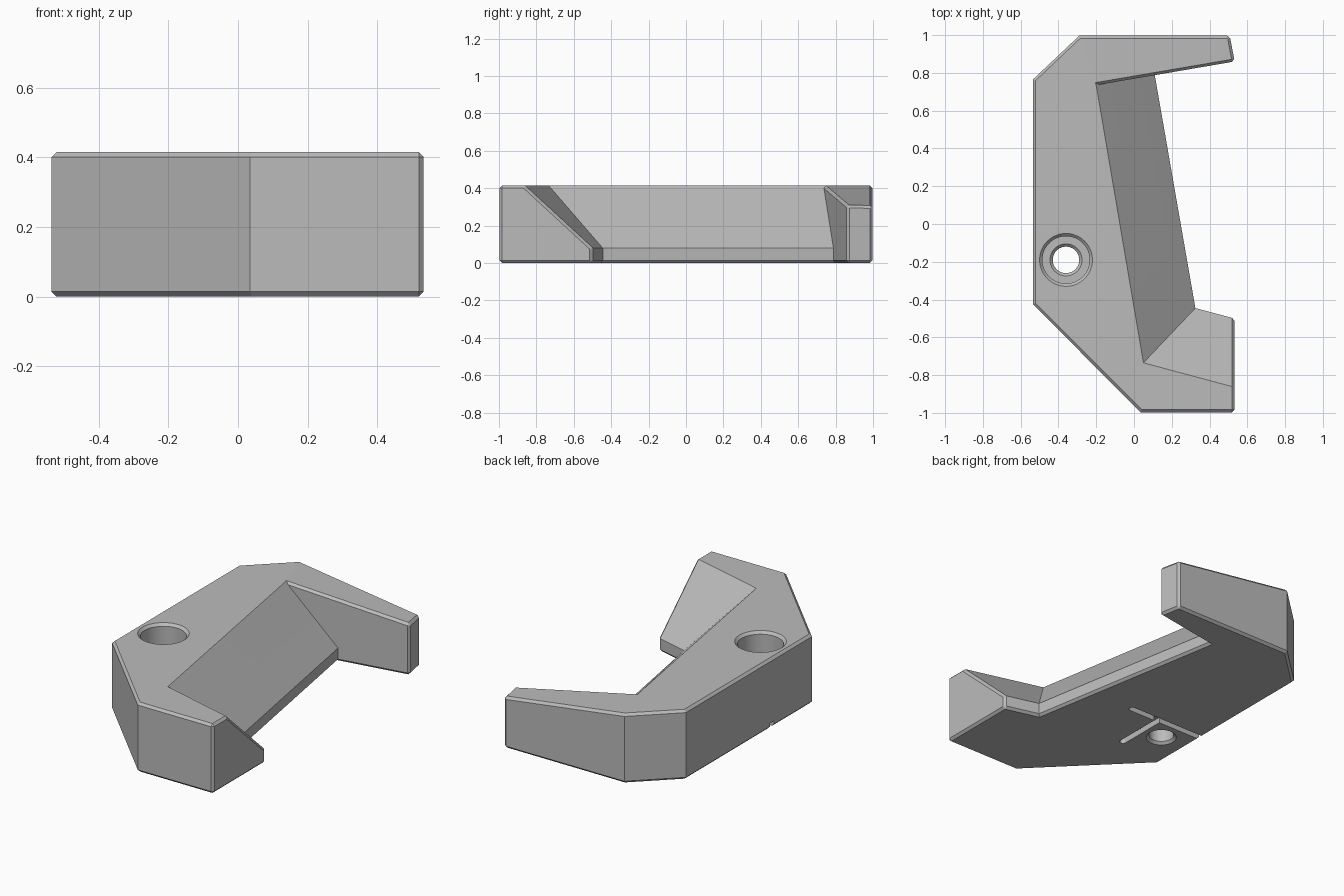
import bpy, bmesh, math

cube = bpy.data.objects.get("Cube")
if cube:
    bpy.data.objects.remove(cube, do_unlink=True)

HEIGHT, LIP, CHAMFER = 0.415, 0.08, 0.014

grey = bpy.data.materials.new("plain grey")
grey.use_nodes = True
grey.diffuse_color = (0.5, 0.5, 0.5, 1)
grey.node_tree.nodes["Principled BSDF"].inputs["Base Color"].default_value = (0.5, 0.5, 0.5, 1)


def loft(name, rings):
    """Closed solid through rings that all have the same point count."""
    bm = bmesh.new()
    loops = [[bm.verts.new(p) for p in ring] for ring in rings]
    for low, high in zip(loops, loops[1:]):
        for i in range(len(low)):
            j = (i + 1) % len(low)
            bm.faces.new((low[i], low[j], high[j], high[i]))
    bm.faces.new(loops[0][::-1])
    bm.faces.new(loops[-1])
    bmesh.ops.recalc_face_normals(bm, faces=bm.faces)
    mesh = bpy.data.meshes.new(name)
    bm.to_mesh(mesh)
    bm.free()
    mesh.materials.append(grey)
    obj = bpy.data.objects.new(name, mesh)
    bpy.context.collection.objects.link(obj)
    return obj


def level(points, z):
    return [(x, y, z) for x, y in points]


def circle(r, z, cx=-0.36, cy=-0.19, n=64):
    return [(cx + r * math.cos(math.tau * i / n), cy + r * math.sin(math.tau * i / n), z)
            for i in range(n)]


def slot(a, b, r):
    """Outline of a straight slot with round ends."""
    heading = math.atan2(b[1] - a[1], b[0] - a[0])
    points = []
    for (cx, cy), start in ((b, heading - math.pi / 2), (a, heading + math.pi / 2)):
        for i in range(13):
            t = start + math.pi * i / 12
            points.append((cx + r * math.cos(t), cy + r * math.sin(t)))
    return points


def cut(body, cutter):
    cutter.hide_render = True
    mod = body.modifiers.new("cut", "BOOLEAN")
    mod.operation, mod.solver, mod.object = "DIFFERENCE", "EXACT", cutter
    bpy.context.view_layer.objects.active = body
    bpy.ops.object.modifier_apply(modifier=mod.name)
    bpy.data.objects.remove(cutter, do_unlink=True)


# Main block
outline = [(-0.535, -0.425), (0.035, -0.997), (0.533, -0.997), (0.533, 0.86),
           (0.507, 0.997), (-0.29, 0.997), (-0.535, 0.765)]
body = loft("bracket_body", [level(outline, 0), level(outline, HEIGHT)])

# Far arm: tapered top
def taper(x, y):
    return HEIGHT - 0.145 * ((x + 0.2) * 0.947 + (y - 0.735) * 0.32)

area = [(-0.45, 1.1), (-0.25, 0.588), (0.8, 0.588), (0.8, 1.1)]
cut(body, loft("taper_cutter", [[(x, y, taper(x, y)) for x, y in area], level(area, 0.6)]))

# Mouth: sloped back and sloped foot above a short upright lip
low = [(0.11, 0.788), (0.325, -0.445), (0.8, -0.572), (0.8, 0.906)]
top = [(-0.2, 0.735), (0.05, -0.735), (0.8, -0.936), (0.8, 0.906)]
over = [(a + (c - a) * 1.1, b + (d - b) * 1.1) for (a, b), (c, d) in zip(low, top)]
over_z = LIP + (HEIGHT - LIP) * 1.1
cut(body, loft("mouth_cutter", [level(low, -0.1), level(low, LIP), level(over, over_z)]))

# Chamfer the rims and the upright corners of the two tips
bm = bmesh.new()
bm.from_mesh(body.data)
bmesh.ops.remove_doubles(bm, verts=bm.verts, dist=0.0002)
bmesh.ops.dissolve_limit(bm, angle_limit=math.radians(1), verts=bm.verts, edges=bm.edges)
bm.normal_update()
rims = []
for e in bm.edges:
    if len(e.link_faces) != 2 or not e.is_convex:
        continue
    upright = [abs(f.normal.z) < 0.1 for f in e.link_faces]
    on_lip = all(abs(v.co.z - LIP) < 0.005 for v in e.verts)
    at_tip = all(v.co.x > 0.49 for v in e.verts)
    if (sum(upright) == 1 and not on_lip) or (all(upright) and at_tip):
        rims.append(e)
bmesh.ops.bevel(bm, geom=rims, offset=CHAMFER, segments=1, profile=0.5,
                affect="EDGES", clamp_overlap=True)
bmesh.ops.recalc_face_normals(bm, faces=bm.faces)
bm.to_mesh(body.data)
bm.free()

# Counterbored bolt hole with chamfered rims
bore = [(0.095, -0.01), (0.07, 0.015), (0.07, 0.165), (0.085, 0.18),
        (0.125, 0.18), (0.125, 0.40), (0.155, 0.43)]
cut(body, loft("bolt_cutter", [circle(r, z) for r, z in bore]))

# Grooves on the underside
for a, b, depth in (((-0.7, -0.05), (-0.03, -0.05), 0.035),
                    ((-0.225, -0.05), (-0.225, -0.365), 0.034)):
    path = slot(a, b, 0.019)
    cut(body, loft("groove_cutter", [level(path, -0.05), level(path, depth)]))

# Shading: round walls smooth, every fold sharp
bpy.ops.object.select_all(action="DESELECT")
body.select_set(True)
bpy.context.view_layer.objects.active = body
bpy.ops.object.shade_smooth_by_angle(angle=math.radians(7))
